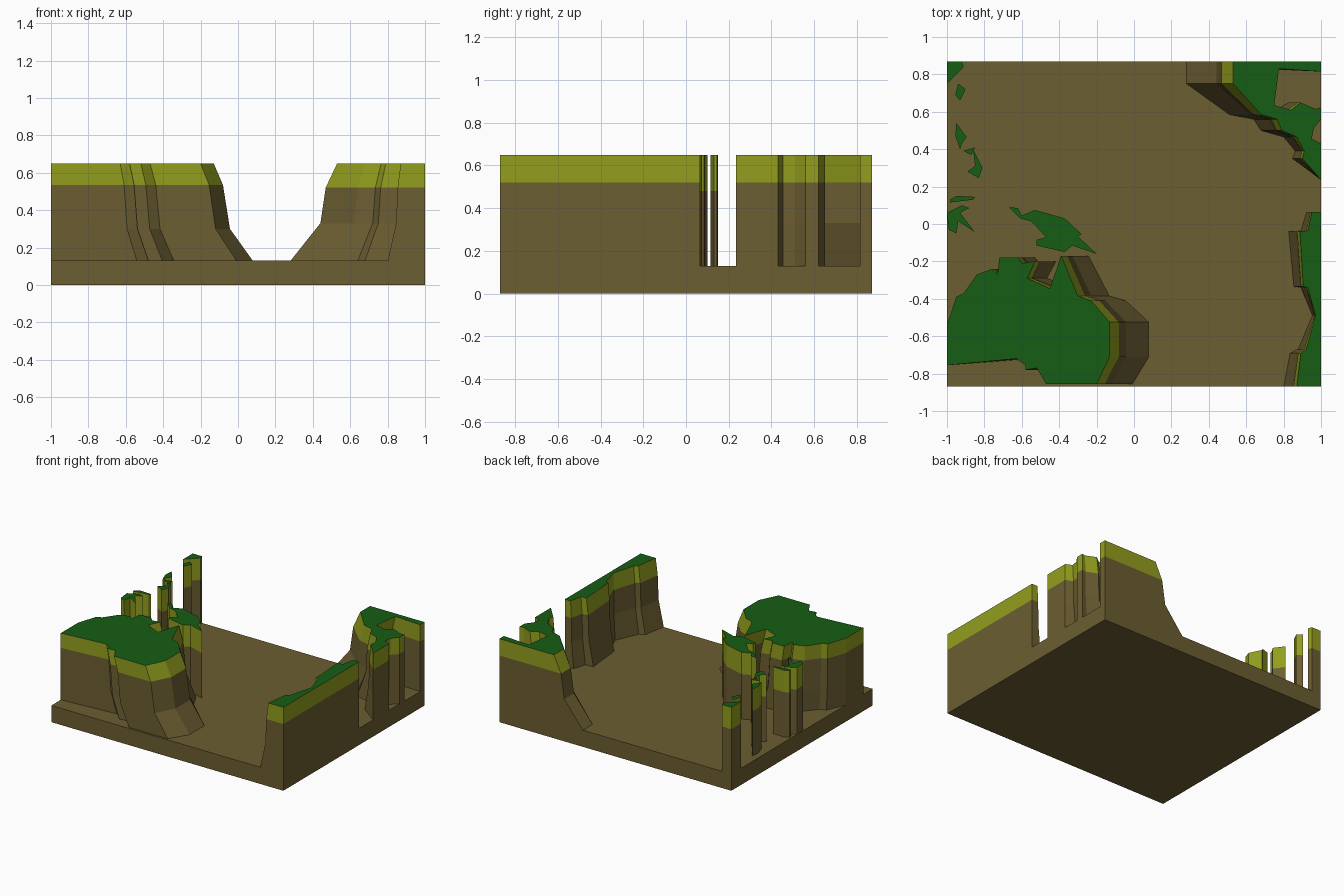
import bpy, bmesh

if "Cube" in bpy.data.objects:
    bpy.data.objects.remove(bpy.data.objects["Cube"])


def material(name, rgb):
    m = bpy.data.materials.new(name)
    m.diffuse_color = (*rgb, 1)
    m.use_nodes = True
    m.node_tree.nodes["Principled BSDF"].inputs["Base Color"].default_value = m.diffuse_color
    return m


SOIL = material("soil", (0.15, 0.112, 0.032))
BANK = material("light_bank", (0.29, 0.34, 0.013))
GRASS = material("grass", (0.008, 0.11, 0.007))
GROUND, TOP = 0.13, 0.65


def plateau(name, outline, levels, anchor=0.0):
    """Stack rings of the outline; levels are (z, x-stretch about anchor), top first."""
    area = sum(a[0] * b[1] - b[0] * a[1]
               for a, b in zip(outline, outline[1:] + outline[:1]))
    if area < 0:
        outline = outline[::-1]
    bm = bmesh.new()
    rings = [[bm.verts.new((anchor + (x - anchor) * s, y, z)) for x, y in outline]
             for z, s in levels]
    bm.faces.new(rings[0]).material_index = 2
    n = len(outline)
    for k in range(len(rings) - 1):
        up, low = rings[k], rings[k + 1]
        for i in range(n):
            j = (i + 1) % n
            f = bm.faces.new((low[i], low[j], up[j], up[i]))
            f.material_index = 1 if k == 0 else 0
    mesh = bpy.data.meshes.new(name)
    bm.to_mesh(mesh)
    bm.free()
    for m in (SOIL, BANK, GRASS):
        mesh.materials.append(m)
    obj = bpy.data.objects.new(name, mesh)
    bpy.context.collection.objects.link(obj)
    return obj


# Ground slab
bpy.ops.mesh.primitive_cube_add(size=1, location=(0, 0, GROUND / 2))
slab = bpy.context.object
slab.name = "ground_slab"
slab.scale = (2, 1.74, GROUND)
slab.data.materials.append(SOIL)

# Slope profiles: left side widens from x=-1, right side from x=1
LEFT = [(TOP, 1), (0.535, 1.057), (0.30, 1.10), (GROUND, 1.24)]
RIGHT = [(TOP, 1), (0.52, 1.13), (0.33, 1.19), (GROUND, 1.53)]
STRAIGHT = [(TOP, 1), (0.48, 1), (GROUND, 1)]

# Large front-left plateau
plateau("front_left_plateau", [
    (-1, -.54), (-.95, -.39), (-.91, -.37), (-.84, -.27), (-.76, -.24), (-.73, -.27),
    (-.72, -.18), (-.62, -.18), (-.60, -.21), (-.53, -.20), (-.57, -.29), (-.45, -.345),
    (-.39, -.17), (-.30, -.385), (-.23, -.41), (-.13, -.525), (-.13, -.71), (-.20, -.855),
    (-.47, -.855), (-.52, -.77), (-.58, -.78), (-.58, -.755), (-.63, -.72), (-1, -.755),
], LEFT, -1)

# Back-right plateau with a pit open to the side
plateau("back_right_plateau", [
    (1, .87), (.53, .87), (.53, .75), (.68, .585), (.765, .56), (.79, .50), (.87, .465),
    (.91, .39), (.90, .35), (1, .235), (1, .43), (.95, .455), (.96, .51), (1, .56),
    (1, .62), (.97, .615), (.89, .65), (.84, .61), (.75, .635), (.775, .83), (1, .815),
], RIGHT, 1)

# Narrow bank along the right edge
plateau("right_bank", [
    (1, .065), (.95, .065), (.93, -.035), (.887, -.04), (.905, -.335), (.93, -.34),
    (.97, -.49), (.92, -.67), (.892, -.69), (.87, -.87), (1, -.87),
], RIGHT, 1)

# Steep-sided islands and rock columns
ISLANDS = {
    "middle_island": [
        (-.67, .09), (-.62, .085), (-.60, .045), (-.53, .075), (-.37, .03), (-.28, -.055),
        (-.30, -.065), (-.20, -.16), (-.33, -.115), (-.37, -.15), (-.52, -.115),
        (-.52, -.085), (-.47, -.07), (-.55, .015), (-.61, .03)],
    "corner_column": [(-1, .87), (-.92, .87), (-.91, .84), (-1, .75)],
    "column_1": [(-.94, .75), (-.90, .72), (-.93, .66), (-.955, .69)],
    "column_2": [(-.95, .54), (-.895, .465), (-.92, .43), (-.93, .40), (-.955, .47)],
    "column_3": [(-.86, .40), (-.84, .36), (-.81, .30), (-.83, .245), (-.89, .28), (-.85, .31)],
    "column_4": [(-.91, .39), (-.85, .41), (-.87, .37)],
    "low_ridge": [(-.985, .13), (-.95, .15), (-.85, .145), (-.86, .13), (-.985, .115)],
    "edge_column": [
        (-1, .06), (-.92, .10), (-.88, .085), (-.93, .06), (-.85, -.045), (-.94, .015),
        (-.95, -.05), (-.99, -.03)],
}
for name, outline in ISLANDS.items():
    plateau(name, outline, STRAIGHT)
